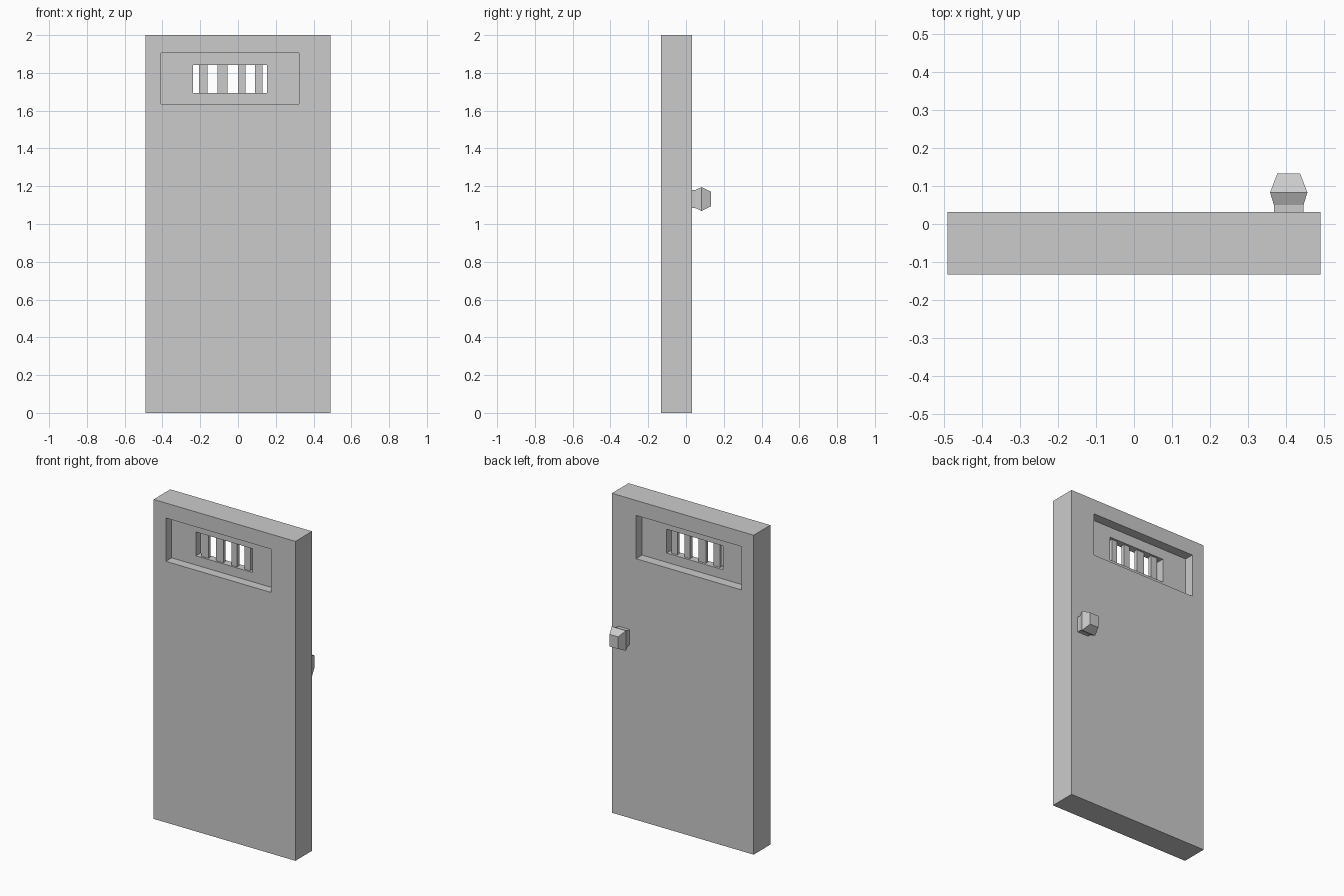
import bpy, bmesh

if "Cube" in bpy.data.objects:
    bpy.data.objects.remove(bpy.data.objects["Cube"])


def loft(name, sections, ring=False):
    """Skin rectangles ((x0, x1, z0, z1), y); a ring joins last to first, otherwise ends are capped."""
    bm = bmesh.new()
    loops = [[bm.verts.new((x, y, z)) for x, z in ((x0, z0), (x1, z0), (x1, z1), (x0, z1))]
             for (x0, x1, z0, z1), y in sections]
    pairs = list(zip(loops, loops[1:]))
    if ring:
        pairs.append((loops[-1], loops[0]))
    else:
        bm.faces.new(loops[0])
        bm.faces.new(loops[-1])
    for a, b in pairs:
        for i in range(4):
            j = (i + 1) % 4
            bm.faces.new((a[i], a[j], b[j], b[i]))
    bmesh.ops.recalc_face_normals(bm, faces=bm.faces)
    mesh = bpy.data.meshes.new(name)
    bm.to_mesh(mesh)
    bm.free()
    obj = bpy.data.objects.new(name, mesh)
    bpy.context.collection.objects.link(obj)
    return obj


# Door slab with a recess on both faces and a window through the thin panel
outer = (-0.491, 0.491, 0, 2)
recess = (-0.407, 0.323, 1.635, 1.906)
window = (-0.238, 0.153, 1.693, 1.842)
front, back = -0.133, 0.032
panel_front, panel_back = -0.076, -0.028
loft("door_slab", [
    (outer, front), (recess, front), (recess, panel_front), (window, panel_front),
    (window, panel_back), (recess, panel_back), (recess, back), (outer, back),
], ring=True)

# Slightly uneven window bars
for i, (x0, x1) in enumerate([(-0.207, -0.161), (-0.108, -0.056), (0.0, 0.039), (0.09, 0.13)]):
    bar = (x0, x1, window[2], window[3])
    loft(f"window_bar_{i + 1}", [(bar, -0.064), (bar, -0.042)])

# Faceted door knob on the back
cx, cz = 0.407, 1.132
loft("door_knob", [((cx - w, cx + w, cz - h, cz + h), y) for w, h, y in [
    (0.039, 0.048, back), (0.039, 0.048, 0.05), (0.049, 0.063, 0.083), (0.03, 0.038, 0.133)]])
